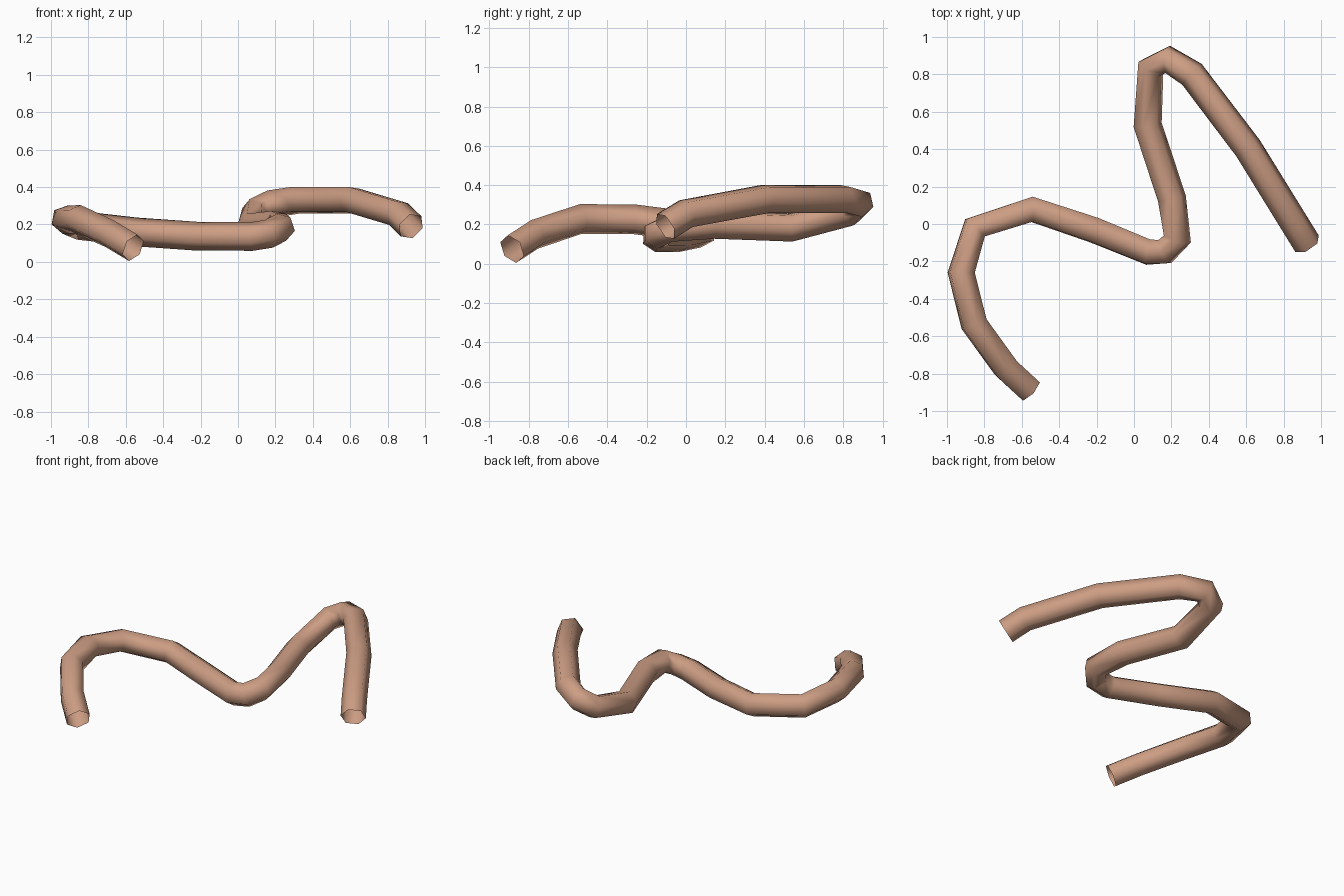
import bpy, bmesh, math
from mathutils import Vector

if "Cube" in bpy.data.objects:
    bpy.data.objects.remove(bpy.data.objects["Cube"])

SIDES, RADIUS = 6, 0.077

# centre line of the winding tube
path = [Vector(p) for p in [
    (-0.56, -0.885, 0.075), (-0.685, -0.77, 0.15), (-0.855, -0.535, 0.228),
    (-0.924, -0.26, 0.226), (-0.85, -0.02, 0.195), (-0.545, 0.078, 0.16),
    (-0.215, -0.032, 0.137), (0.075, -0.15, 0.136), (0.165, -0.147, 0.15),
    (0.232, -0.08, 0.185), (0.203, 0.135, 0.2), (0.073, 0.53, 0.185),
    (0.09, 0.835, 0.265), (0.18, 0.88, 0.31), (0.31, 0.80, 0.33),
    (0.61, 0.405, 0.33), (0.86, 0.0, 0.255), (0.925, -0.105, 0.19)]]

mat = bpy.data.materials.new("clay tan")
mat.diffuse_color = (0.61, 0.34, 0.23, 1)
mat.use_nodes = True
mat.node_tree.nodes["Principled BSDF"].inputs["Base Color"].default_value = mat.diffuse_color

# sweep a six-sided ring along the path, without twisting, ends left open
bm = bmesh.new()
rings = []
normal = Vector((0, 0, 1))
last = len(path) - 1
for i, p in enumerate(path):
    before = (p - path[i - 1]).normalized() if i > 0 else Vector()
    after = (path[i + 1] - p).normalized() if i < last else Vector()
    tangent = (before + after).normalized()
    normal = (normal - tangent * normal.dot(tangent)).normalized()
    side = tangent.cross(normal)
    rings.append([bm.verts.new(p + RADIUS * (normal * math.cos(a) + side * math.sin(a)))
                  for a in (2 * math.pi * k / SIDES for k in range(SIDES))])
for a, b in zip(rings, rings[1:]):
    for k in range(SIDES):
        j = (k + 1) % SIDES
        bm.faces.new((a[k], a[j], b[j], b[k])).smooth = True
bmesh.ops.recalc_face_normals(bm, faces=bm.faces)

mesh = bpy.data.meshes.new("winding_tube")
bm.to_mesh(mesh)
bm.free()
mesh.materials.append(mat)
tube = bpy.data.objects.new("winding_tube", mesh)
bpy.context.collection.objects.link(tube)
